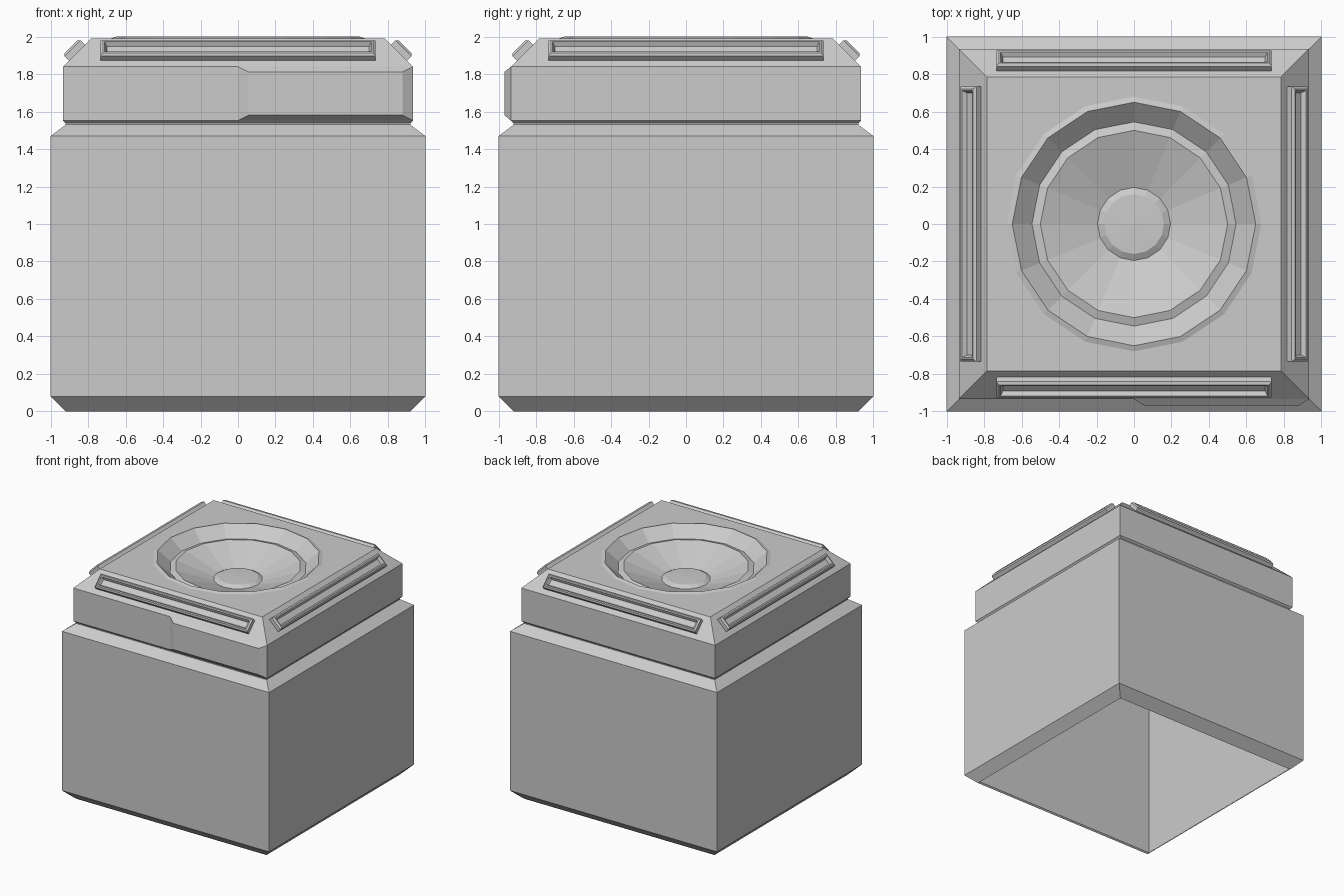
import bpy, bmesh
from math import cos, sin, pi
from mathutils import Matrix

default = bpy.data.objects.get("Cube")
if default:
    bpy.data.objects.remove(default, do_unlink=True)

grey = bpy.data.materials.new("plain grey")
grey.use_nodes = True
colour = (0.6, 0.6, 0.6, 1)
grey.diffuse_color = colour
grey.node_tree.nodes["Principled BSDF"].inputs["Base Color"].default_value = colour


def rect(x, y, z):
    return [(-x, -y, z), (x, -y, z), (x, y, z), (-x, y, z)]


def circle(r, z, n=16):
    return [(r * cos(2 * pi * i / n), r * sin(2 * pi * i / n), z) for i in range(n)]


def loft(bm, loops, cap=False):
    """Skin a stack of equal loops, outward facing; return the vertex rings."""
    rings = [[bm.verts.new(p) for p in loop] for loop in loops]
    for a, b in zip(rings, rings[1:]):
        for i in range(len(a)):
            j = (i + 1) % len(a)
            bm.faces.new((a[i], a[j], b[j], b[i]))
    if cap:
        bm.faces.new(rings[-1])
    return rings


def finish(bm, name, matrix=None):
    mesh = bpy.data.meshes.new(name)
    bm.to_mesh(mesh)
    bm.free()
    mesh.materials.append(grey)
    obj = bpy.data.objects.new(name, mesh)
    if matrix:
        obj.matrix_world = matrix
    bpy.context.collection.objects.link(obj)
    return obj


# Cabinet: open-bottomed square shell with chamfers, a groove and a sloped top
TOP = 1.99
profile = [(0.92, 0), (1, 0.08), (1, 1.47), (0.92, 1.53), (0.92, 1.538),
           (0.935, 1.552), (0.935, 1.84), (0.785, TOP)]
bm = bmesh.new()
square = loft(bm, [rect(h, h, z) for h, z in profile])[-1]

# Round dish set in the top: rim, sloping wall, raised lip, cone and centre cap
dish = [(0.68, TOP), (0.65, 2), (0.545, 1.91), (0.5, 1.925),
        (0.195, 1.815), (0.16, 1.835)]
rings = loft(bm, [circle(r, z) for r, z in dish])
inner, outer = rings[-1], rings[0]
centre = bm.verts.new((0, 0, 1.84))
for i in range(16):
    bm.faces.new((inner[i], inner[(i + 1) % 16], centre))

# Flat top between the square edge and the dish rim
for k in range(4):
    arc = [outer[(4 * k + 10 + s) % 16] for s in range(5)]
    bm.faces.new([square[k], square[(k + 1) % 4]] + arc[::-1])
finish(bm, "cabinet")

# Raised panel on the left half of the front
bm = bmesh.new()
loft(bm, [rect(0.4675, 0.144, 0), rect(0.411, 0.115, 0.035)], cap=True)
finish(bm, "front_panel",
       Matrix.Translation((0.4675, -0.935, 1.696)) @ Matrix.Rotation(pi / 2, 4, 'X'))

# Long framed vents on the four slopes
vent = [(0.735, 0.06, 0), (0.735, 0.06, 0.033), (0.722, 0.047, 0.045),
        (0.712, 0.037, 0.045), (0.70, 0.025, 0.02)]
for k, side in enumerate(("front", "left", "back", "right")):
    bm = bmesh.new()
    loft(bm, [rect(*p) for p in vent], cap=True)
    finish(bm, side + "_vent",
           Matrix.Rotation(k * pi / 2, 4, 'Z')
           @ Matrix.Translation((0, -0.86, 1.915))
           @ Matrix.Rotation(pi / 4, 4, 'X'))
